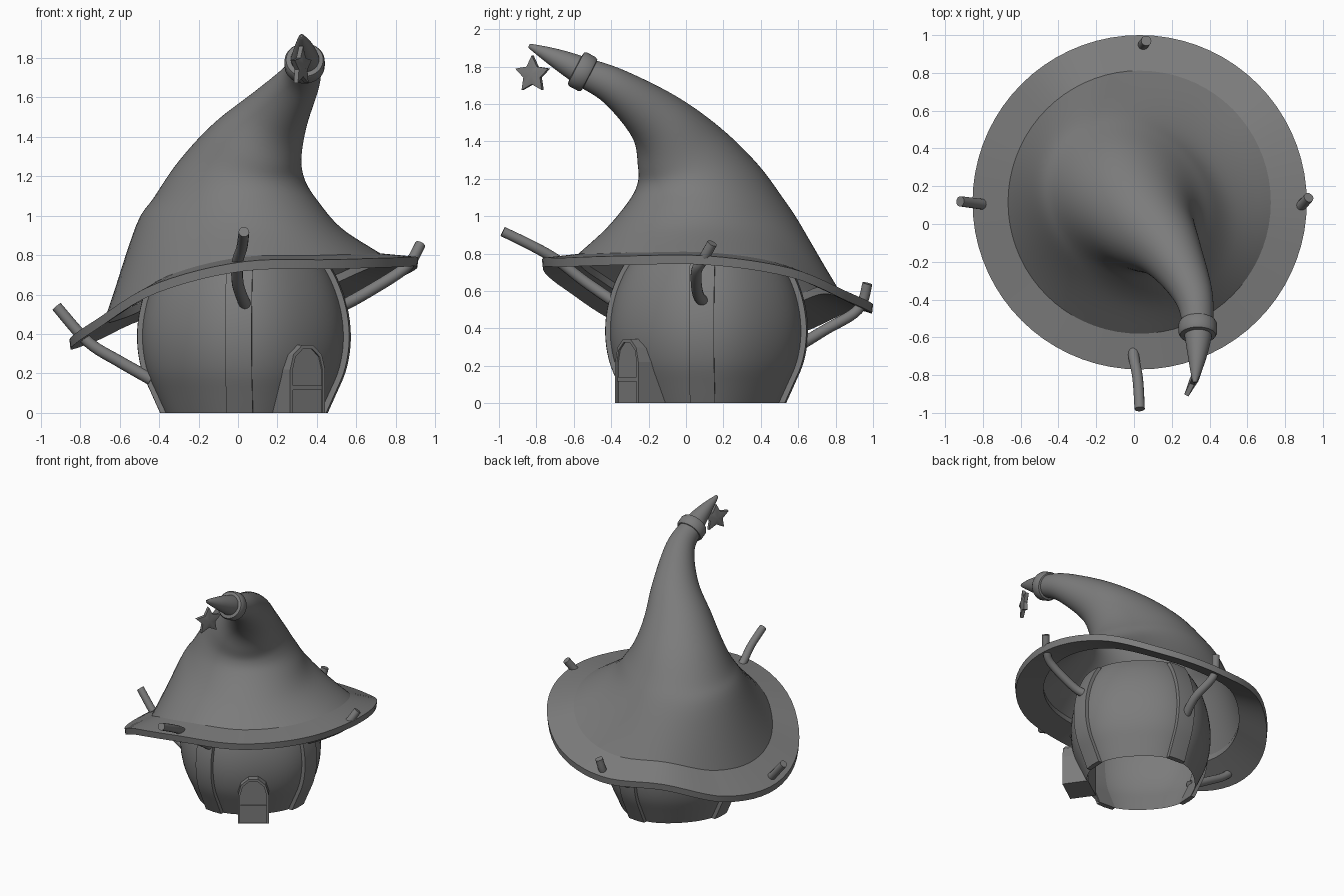
import bpy, bmesh, math
from mathutils import Vector, Matrix

if "Cube" in bpy.data.objects:
    bpy.data.objects.remove(bpy.data.objects["Cube"])

CX, CY = 0.03, 0.11          # axis of the house
mat = bpy.data.materials.new("plain grey")
mat.diffuse_color = (0.2, 0.2, 0.2, 1)
mat.use_nodes = True
mat.node_tree.nodes["Principled BSDF"].inputs["Base Color"].default_value = mat.diffuse_color


def finish(name, bm, smooth=True, angle=35, fix=True):
    if fix:
        bmesh.ops.recalc_face_normals(bm, faces=bm.faces)
    me = bpy.data.meshes.new(name)
    bm.to_mesh(me)
    bm.free()
    ob = bpy.data.objects.new(name, me)
    bpy.context.collection.objects.link(ob)
    me.materials.append(mat)
    if smooth:
        bpy.ops.object.select_all(action='DESELECT')
        ob.select_set(True)
        bpy.context.view_layer.objects.active = ob
        bpy.ops.object.shade_smooth_by_angle(angle=math.radians(angle))
    return ob


def loft(name, rings, caps=(True, True), closed=False, **kw):
    bm = bmesh.new()
    vs = [[bm.verts.new(p) for p in r] for r in rings]
    n = len(rings[0])
    for i in range(len(vs) if closed else len(vs) - 1):
        a, b = vs[i], vs[(i + 1) % len(vs)]
        for j in range(n):
            k = (j + 1) % n
            bm.faces.new((a[j], a[k], b[k], b[j]))
    if not closed:
        if caps[0]:
            bm.faces.new(vs[0][::-1])
        if caps[1]:
            bm.faces.new(vs[-1])
    return finish(name, bm, **kw)


def catmull(p0, p1, p2, p3, t):
    return 0.5 * (2 * p1 + (p2 - p0) * t + (2 * p0 - 5 * p1 + 4 * p2 - p3) * t * t
                  + (3 * p1 - p0 - 3 * p2 + p3) * t ** 3)


def spline(pts, steps):
    out = []
    for i in range(len(pts) - 1):
        q = [pts[max(0, min(len(pts) - 1, i + d))] for d in (-1, 0, 1, 2)]
        out += [catmull(*q, s / steps) for s in range(steps)]
    return out + [pts[-1]]


def circle(c, normal, r, n, squash=0.0):
    # squash narrows the ring along the 45 degree diagonal and widens it across
    q = Vector((0, 0, 1)).rotation_difference(Vector(normal).normalized())
    out = []
    for j in range(n):
        a = 2 * math.pi * j / n
        k = r * (1 - squash * math.sin(2 * a))
        out.append(Vector(c) + q @ Vector((k * math.cos(a), k * math.sin(a), 0)))
    return out


# wavy rim height, every 30 degrees from +x
WAVE = [0.765, 0.70, 0.565, 0.505, 0.515, 0.385, 0.35, 0.44, 0.635, 0.745, 0.755, 0.765]


def wave(a):
    t = (a / (2 * math.pi) * 12) % 12
    i = int(t)
    return catmull(*[WAVE[(i + d) % 12] for d in (-1, 0, 1, 2)], t - i)


N = 72
ANG = [2 * math.pi * j / N for j in range(N)]


def rim(r, slope, dz):
    return [Vector((CX + r * math.cos(a), CY + 0.005 + r * math.sin(a),
                    wave(a) * (1 - 0.27 * slope) + 0.24 * slope + dz)) for a in ANG]


# hat brim
loft("hat_brim", [rim(0.69, 1, 0.008), rim(0.885, 0, 0.022),
                  rim(0.88, 0, -0.026), rim(0.685, 1, -0.035)], closed=True)

# bent hat cone: rings lofted along a curling spine
keys = [rim(0.697, 1, 0.006)]
for c, nrm, r, sq in [((0.0, 0.10, 0.94), (0, 0, 1), 0.515, 0.08),
                      ((-0.01, 0.105, 1.085), (0.02, -0.02, 1), 0.41, 0.08),
                      ((0.02, 0.06, 1.225), (0.13, -0.15, 0.95), 0.322, 0.06),
                      ((0.092, -0.035, 1.365), (0.3, -0.38, 0.85), 0.242, 0.03),
                      ((0.205, -0.165, 1.525), (0.43, -0.62, 0.64), 0.162, 0),
                      ((0.315, -0.38, 1.69), (0.25, -0.82, 0.5), 0.103, 0),
                      ((0.338, -0.555, 1.775), (0, -0.88, 0.46), 0.078, 0),
                      ((0.335, -0.70, 1.847), (-0.03, -0.88, 0.44), 0.05, 0),
                      ((0.323, -0.825, 1.905), (-0.06, -0.9, 0.4), 0.016, 0),
                      ((0.322, -0.838, 1.912), (-0.06, -0.9, 0.4), 0.005, 0)]:
    keys.append(circle(c, nrm, r, N, sq))
columns = [spline([k[j] for k in keys], 6) for j in range(N)]
loft("hat_cone", list(zip(*columns)), caps=(False, True), fix=False)

# band round the hat tip
nrm = Vector((0, -0.88, 0.46)).normalized()
band = [circle(Vector((0.338, -0.553, 1.772)) + nrm * h, nrm, r, 40) for h, r in
        [(-0.045, 0.07), (-0.04, 0.094), (-0.025, 0.102), (0.025, 0.102),
         (0.04, 0.094), (0.045, 0.065)]]
loft("tip_band", band, closed=True, angle=50)

# hanging star
bm = bmesh.new()
normal = Vector((0.9, -0.44, 0)).normalized()
side = Vector((0.44, 0.9, 0)).normalized()
c = Vector((0.32, -0.82, 1.757))
outline = []
for i in range(10):
    a, r = math.pi / 2 + i * math.pi / 5, (0.103 if i % 2 == 0 else 0.052)
    outline.append(c + side * r * math.cos(a) + Vector((0, 0, r * math.sin(a))))
rims = [[bm.verts.new(p + normal * s * 0.012) for p in outline] for s in (1, -1)]
for s, ring in zip((1, -1), rims):
    mid = bm.verts.new(c + normal * s * 0.024)
    for i in range(10):
        bm.faces.new((mid, ring[i], ring[(i + 1) % 10]))
for i in range(10):
    k = (i + 1) % 10
    bm.faces.new((rims[0][i], rims[0][k], rims[1][k], rims[1][i]))
finish("hanging_star", bm, angle=50)

# round house wall, open below, slightly flattened between the ribs
profile = spline([Vector(p) for p in [(0.40, 0), (0.445, 0.1), (0.488, 0.2), (0.511, 0.3),
                                      (0.517, 0.4), (0.507, 0.5), (0.482, 0.6), (0.44, 0.7),
                                      (0.39, 0.78)]], 3)
loft("house_wall", [[Vector((CX + p.x * k * math.cos(a), CY + p.x * k * math.sin(a), p.y))
                     for a in ANG for k in [1 - 0.028 * (1 - math.cos(4 * a))]]
                    for p in profile], caps=(False, False), fix=False)

# four upright ribs
for i, name in enumerate(["right", "back", "left", "front"]):
    m = Matrix.Translation((CX, CY, 0)) @ Matrix.Rotation(math.radians(90 * i - 3), 4, 'Z')
    rings = []
    for p in profile[:-1]:
        corners = [(p.x - 0.012, -0.067), (p.x + 0.021, -0.067), (p.x + 0.026, 0),
                   (p.x + 0.021, 0.067), (p.x - 0.012, 0.067)]
        rings.append([m @ Vector((x, y, p.y)) for x, y in corners])
    loft(name + "_rib", rings)

# crooked branches holding the brim
branches = {
    "front": [(0.04, -0.38, 0.54), (0.0, -0.54, 0.65), (-0.002, -0.69, 0.765),
              (0.02, -0.82, 0.84), (0.03, -0.98, 0.918)],
    "left": [(-0.44, 0.08, 0.17), (-0.60, 0.09, 0.26), (-0.76, 0.10, 0.36), (-0.92, 0.12, 0.54)],
    "right": [(0.50, 0.11, 0.53), (0.60, 0.065, 0.58), (0.80, 0.055, 0.70),
              (0.875, 0.09, 0.765), (0.925, 0.14, 0.855)],
    "back": [(0.03, 0.56, 0.28), (0.07, 0.74, 0.39), (0.045, 0.92, 0.5), (0.065, 0.97, 0.64)]}
for name, pts in branches.items():
    path = spline([Vector(p) for p in pts], 6)
    rings = []
    for i, p in enumerate(path):
        tan = path[min(i + 1, len(path) - 1)] - path[max(i - 1, 0)]
        rings.append(circle(p, tan, 0.031 - 0.004 * i / len(path), 14))
    loft(name + "_branch", rings)

# arched door, turned to the front right
ang = math.radians(35)
out = Vector((math.sin(ang), -math.cos(ang), 0))
across = Vector((math.cos(ang), math.sin(ang), 0))
door = Vector((CX, CY, 0)) + across * 0.02 + out * 0.01


def arch(w, base, spring, top, dist):
    pts = [(-w, base), (w, base)]
    pts += [(w * math.cos(a), spring + (top - spring) * math.sin(a))
            for a in (math.pi * i / 5 for i in range(6))]
    return [door + across * x + out * dist + Vector((0, 0, z)) for x, z in pts]


loft("door_frame", [arch(0.108, 0, 0.22, 0.35, 0.34), arch(0.108, 0, 0.22, 0.35, 0.525),
                    arch(0.092, 0, 0.22, 0.33, 0.525), arch(0.092, 0, 0.22, 0.33, 0.515)],
     smooth=False)

# door crossbar
bar = [[door + across * x + out * d + Vector((0, 0, z))
        for x, z in [(-0.09, 0.115), (0.09, 0.115), (0.09, 0.14), (-0.09, 0.14)]]
       for d in (0.51, 0.523)]
loft("door_crossbar", bar, smooth=False)
